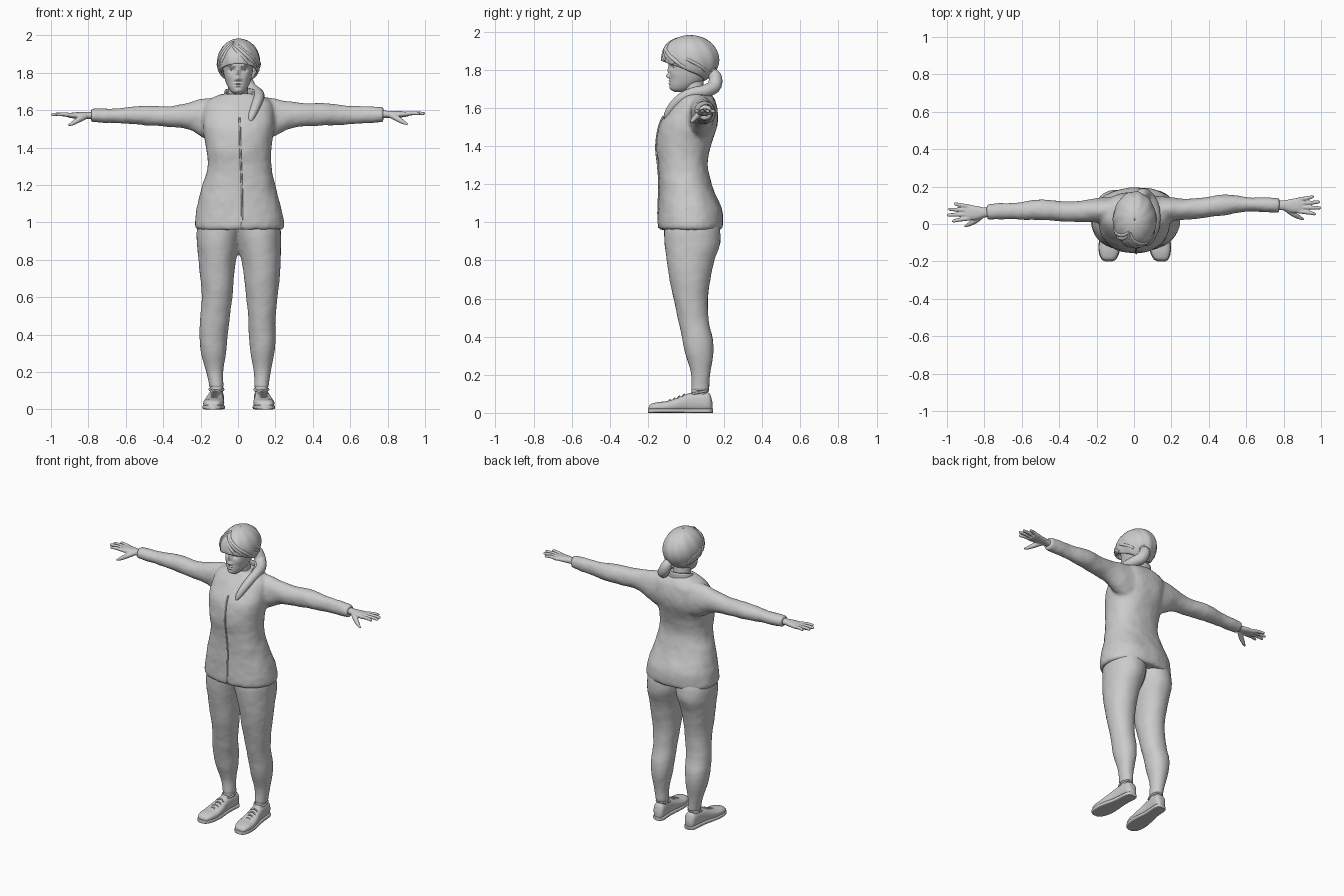
import bpy, bmesh, math
from mathutils import Vector

FOLDS = bpy.data.textures.new("cloth_folds", "CLOUDS")
FOLDS.noise_scale = 0.13


def spline(p, k):
    """Catmull-Rom resampling of a list of tuples."""
    out = []
    for i in range(len(p) - 1):
        a, b, c, d = p[max(i - 1, 0)], p[i], p[i + 1], p[min(i + 2, len(p) - 1)]
        for j in range(k):
            t = j / k
            out.append([0.5 * (2 * q + (r - o) * t + (2 * o - 5 * q + 4 * r - s) * t * t
                               + (3 * q - o - 3 * r + s) * t ** 3) for o, q, r, s in zip(a, b, c, d)])
    return out + [list(p[-1])]


def loft(secs, axis="z", k=6, n=40, e=2.2):
    """Superellipse rings; each section is (position, a0, a1, b0, b1)."""
    rings = []
    for t, a0, a1, b0, b1 in spline(secs, k):
        ring = []
        for i in range(n):
            c, s = math.cos(math.tau * i / n), math.sin(math.tau * i / n)
            a = (a0 + a1) / 2 + (a1 - a0) / 2 * math.copysign(abs(c) ** (2 / e), c)
            b = (b0 + b1) / 2 + (b1 - b0) / 2 * math.copysign(abs(s) ** (2 / e), s)
            ring.append({"x": (t, a, b), "y": (a, t, b), "z": (a, b, t)}[axis])
        rings.append(ring)
    return rings


def tube(pts, k=6, n=14):
    """Round rings along a path of (x, y, z, radius)."""
    p = spline(pts, k)
    v = [Vector(q[:3]) for q in p]
    rings, prev, side = [], None, None
    for i, q in enumerate(p):
        t = (v[min(i + 1, len(v) - 1)] - v[max(i - 1, 0)]).normalized()
        side = t.orthogonal().normalized() if prev is None else prev.rotation_difference(t) @ side
        prev, up = t, t.cross(side)
        rings.append([v[i] + q[3] * (math.cos(a) * side + math.sin(a) * up)
                      for a in (math.tau * j / n for j in range(n))])
    return rings


def build(name, parts, voxel=0, folds=0, smooth=4, closed=True, thick=0):
    """Skin ring lists into one object, optionally fused and wrinkled."""
    bm = bmesh.new()
    for rings in parts:
        vs = [[bm.verts.new(c) for c in r] for r in rings]
        n = len(vs[0])
        for r0, r1 in zip(vs, vs[1:]):
            for i in range(n if closed else n - 1):
                bm.faces.new((r0[i], r0[(i + 1) % n], r1[(i + 1) % n], r1[i]))
        if closed and not thick:
            bm.faces.new(vs[0])
            bm.faces.new(vs[-1])
    bmesh.ops.recalc_face_normals(bm, faces=bm.faces)
    me = bpy.data.meshes.new(name)
    bm.to_mesh(me)
    bm.free()
    me.shade_smooth()
    me.set_sharp_from_angle(angle=math.radians(50))
    ob = bpy.data.objects.new(name, me)
    bpy.context.collection.objects.link(ob)
    if voxel:
        m = ob.modifiers.new("fuse", "REMESH")
        m.mode, m.voxel_size, m.use_smooth_shade = "VOXEL", voxel, True
        m = ob.modifiers.new("soften", "SMOOTH")
        m.iterations = smooth
    if folds:
        m = ob.modifiers.new("folds", "DISPLACE")
        m.texture, m.strength, m.mid_level = FOLDS, folds, 0.5
    if thick:
        ob.modifiers.new("thickness", "SOLIDIFY").thickness = thick
    return ob


# Jacket: torso and both sleeves fused
torso = [(.962, -.222, .238, -.138, .183), (.985, -.232, .247, -.146, .192), (1.05, -.226, .236, -.146, .19),
         (1.1, -.215, .225, -.144, .175), (1.2, -.19, .2, -.141, .135), (1.3, -.166, .178, -.146, .115),
         (1.4, -.172, .18, -.156, .13), (1.5, -.188, .192, -.142, .163), (1.57, -.19, .195, -.105, .168),
         (1.63, -.18, .185, -.065, .158), (1.662, -.15, .155, -.04, .14), (1.69, -.08, .085, -.02, .115)]
sleeve_l = [(.08, .0, .15, 1.42, 1.672), (.18, .01, .145, 1.45, 1.664), (.27, .022, .135, 1.5, 1.648),
            (.36, .03, .14, 1.513, 1.637), (.46, .045, .156, 1.518, 1.637), (.6, .066, .146, 1.525, 1.626),
            (.7, .064, .14, 1.534, 1.62), (.775, .06, .136, 1.538, 1.614)]
sleeve_r = [(-.08, .0, .15, 1.42, 1.672), (-.18, .005, .14, 1.45, 1.664), (-.27, .012, .125, 1.497, 1.638),
            (-.38, .014, .122, 1.513, 1.622), (-.5, .02, .13, 1.518, 1.624), (-.65, .025, .115, 1.528, 1.612),
            (-.785, .022, .104, 1.538, 1.607)]
build("jacket", [loft(torso, e=2.3), loft(sleeve_l, "x", e=2), loft(sleeve_r, "x", e=2)], .009, .012, 6)

# Jacket zip and hem piping
build("front_zip", [tube([(.02, -.141, .97, .005), (.022, -.146, 1.05, .005), (.02, -.141, 1.2, .005),
                          (.016, -.148, 1.3, .005), (.012, -.157, 1.4, .005), (.01, -.143, 1.5, .005),
                          (.008, -.118, 1.56, .005)], n=8)])

# Open stand-up collar, dropping to a V at the front
collar = []
for row in range(7):
    v, ring = row / 6, []
    for i in range(49):
        a = .12 + .14 * v + (math.tau - .24 - .28 * v) * i / 48
        f = (1 + math.cos(a)) / 2
        ring.append((.008 + (.105 - .018 * v) * math.sin(a) * (1 - .15 * f),
                     .04 - .085 * math.cos(a) - (.065 - .045 * v) * f ** 2,
                     1.655 - .1 * f ** 2 + v * (.06 + .012 * f)))
    collar.append(ring)
build("collar", [collar], closed=False, thick=.01)

# Trousers: two legs fused at the seat
leg_l = [(.115, .086, .163, .026, .12), (.2, .084, .175, .027, .126), (.3, .068, .195, .0, .142),
         (.38, .06, .201, -.018, .142), (.48, .055, .2, -.04, .12), (.6, .045, .21, -.065, .115),
         (.7, .034, .222, -.085, .127), (.8, .018, .228, -.1, .15), (.89, -.004, .23, -.112, .178),
         (.96, -.02, .228, -.115, .178), (1.02, -.02, .215, -.11, .165)]
leg_r = [(.115, -.151, -.078, .026, .12), (.2, -.17, -.078, .027, .126), (.3, -.199, -.063, .0, .142),
         (.38, -.206, -.057, -.018, .142), (.48, -.203, -.045, -.04, .12), (.6, -.192, -.03, -.065, .115),
         (.7, -.2, -.022, -.085, .127), (.8, -.211, -.01, -.1, .15), (.89, -.22, .006, -.112, .178),
         (.96, -.22, .02, -.115, .178), (1.02, -.205, .02, -.11, .165)]
build("trousers", [loft(leg_l, e=2.1), loft(leg_r, e=2.1)], .008, .007, 6)

# Shoes, soles, laces and ankles on both feet
shoe = [(-.196, -.018, .018, .012, .03), (-.185, -.038, .036, .008, .046), (-.15, -.053, .05, .006, .056),
        (-.1, -.057, .054, .006, .062), (-.05, -.052, .05, .006, .078), (0, -.044, .042, .006, .098),
        (.05, -.039, .039, .006, .11), (.1, -.039, .039, .006, .11), (.125, -.034, .034, .008, .1),
        (.138, -.018, .018, .012, .06)]
for side, heel, toe, ank in (("left", .122, .147, .125), ("right", -.112, -.135, -.115)):
    def cx(y): return heel + (toe - heel) * (.13 - y) / .33
    build(side + "_shoe", [loft([(y, cx(y) + a, cx(y) + b, c, d) for y, a, b, c, d in shoe], "y", e=2.5)])
    build(side + "_sole", [loft([(y * 1.02, cx(y) + a * 1.06, cx(y) + b * 1.06, 0, .024)
                                 for y, a, b, c, d in shoe], "y", e=5)])
    build(side + "_ankle", [loft([(z, ank - r, ank + r, .072 - r * 1.2, .072 + r * 1.2)
                                  for z, r in ((.05, .036), (.09, .034), (.115, .035), (.16, .033))])])
    build(side + "_shoe_opening", [tube([(ank + .037 * math.cos(a), .068 + .047 * math.sin(a),
                                          .107 + .01 * math.sin(a), .006)
                                         for a in (math.tau * i / 12 for i in range(13))], 3, 8)])
    build(side + "_laces", [tube([(cx(y) - .026, y + .008 * d, z - .01, .004), (cx(y), y, z + .002, .004),
                                  (cx(y) + .026, y - .008 * d, z - .01, .004)], 4, 8)
                            for y, z in ((-.085, .066), (-.06, .075), (-.035, .085), (-.01, .095))
                            for d in (-1, 1)])

# Hands: palm, four fingers and thumb fused
for side, s, cy, z in (("left", 1, .1, 1.578), ("right", -1, .062, 1.572)):
    palm = [(s * x, cy - a, cy + b, z - h, z + h) for x, a, b, h in
            ((.75, .026, .026, .021), (.8, .027, .026, .019), (.84, .038, .034, .018),
             (.88, .042, .04, .016), (.91, .036, .037, .011))]
    parts = [loft(palm, "x", n=24)]
    for y0, y1, tip in ((-.032, -.046, .972), (-.011, -.014, .998), (.011, .017, .992), (.031, .046, .962)):
        parts.append(tube([(s * .88, cy + y0, z, .012), (s * (.89 + tip) / 2, cy + (y0 + y1) / 2, z + .006, .0105),
                           (s * (tip - .006), cy + y1, z + .004, .0085), (s * tip, cy + y1, z + .003, .003)]))
    parts.append(tube([(s * .815, cy - .018, z - .004, .016), (s * .85, cy - .045, z - .022, .0155),
                       (s * .885, cy - .065, z - .043, .011), (s * .907, cy - .076, z - .053, .005)]))
    build(side + "_hand", parts, .004, smooth=3)

# Head with face sculpted by soft bumps: (x, z, depth, width, height)
head = [(1.685, -.018, .018, -.06, -.01), (1.697, -.036, .036, -.078, .02), (1.72, -.052, .052, -.085, .06),
        (1.75, -.065, .065, -.085, .1), (1.79, -.076, .076, -.085, .13), (1.83, -.081, .081, -.088, .145),
        (1.88, -.083, .083, -.092, .15), (1.93, -.07, .07, -.07, .12), (1.96, -.03, .03, -.03, .07)]
bumps = [(0, 1.798, -.011, .01, .026), (0, 1.768, -.018, .012, .011), (0, 1.742, -.006, .021, .005),
         (0, 1.729, -.006, .017, .005), (0, 1.7355, .004, .022, .003), (0, 1.705, -.005, .02, .011)]
for s in (-1, 1):
    bumps += [(s * .033, 1.815, .014, .017, .011), (s * .03, 1.838, -.004, .024, .007),
              (s * .013, 1.763, -.006, .007, .007), (s * .046, 1.778, -.004, .02, .018)]
rings = [[(x, y + (y < 0) * sum(d * math.exp(-((x - bx) / w) ** 2 - ((z - bz) / h) ** 2)
                                for bx, bz, d, w, h in bumps), z) for x, y, z in r]
         for r in loft(head, k=12, n=112)]
build("head", [rings])
build("neck", [tube([(0, .06, 1.6, .066), (0, .048, 1.66, .055), (0, .04, 1.72, .053), (0, .04, 1.77, .05)], n=32)])
for name, s in (("left", 1), ("right", -1)):
    build(name + "_eye", [loft([(1.815 + .012 * math.sin(a), s * .033 - .014 * math.cos(a),
                                 s * .033 + .014 * math.cos(a), -.054 - .013 * math.cos(a), -.054 + .013 * math.cos(a))
                                for a in (-1.5 + i * .3 for i in range(11))], k=2, n=16, e=2)])
    build(name + "_eyebrow", [tube([(s * .014, -.089, 1.832, .002), (s * .032, -.083, 1.839, .003),
                                    (s * .052, -.07, 1.834, .0015)], 4, 8)])


# Hair cap: ellipsoid trimmed high over the face and low at the nape
def hair(az, z, grow=1.0):
    r = grow * math.sqrt(max(0, 1 - ((z - 1.855) / .128) ** 2))
    return (.004 + .115 * r * math.sin(az), .022 - .152 * r * math.cos(az), z)


def hem(az):
    c = math.cos(az)
    return 1.79 + .058 * c if c > 0 else 1.79 + .05 * c


cap = []
for row in range(25):
    ring = []
    for i in range(96):
        az = math.tau * i / 96
        top = math.asin(max(-1, (hem(az) - 1.855) / .128))
        el = math.pi / 2 - .02 - (math.pi / 2 - .02 - top) * row / 24
        ring.append(hair(az, 1.855 + .128 * math.sin(el), 1 + .012 * math.sin(11 * az + 3 * el)))
    cap.append(ring)
build("hair_cap", [cap], thick=.012)

# Swept fringe and side locks lying on the cap
locks = []
for a0, z0, a1, z1, r in ((-.4, 1.955, .95, 1.835, .014), (-.4, 1.94, .5, 1.85, .012), (-.45, 1.965, 1.35, 1.815, .014),
                          (-.5, 1.95, -1.0, 1.84, .013), (-.55, 1.965, -1.4, 1.81, .014),
                          (1.2, 1.87, 2.2, 1.8, .011), (-1.2, 1.87, -2.2, 1.8, .011)):
    path = []
    for j in range(6):
        t = j / 5
        path.append((*hair(a0 + (a1 - a0) * t, z0 + (z1 - z0) * t ** 1.2, .95), r * (.45 + 1.1 * t * (1.2 - t) + .1 * t)))
    locks.append(tube(path, 4, 10))
build("hair_locks", locks)

# Ponytail: knot at the back, falling forward over the left shoulder
tail = [(.03, .12, 1.8, .022), (.04, .152, 1.765, .034), (.065, .148, 1.715, .036), (.1, .1, 1.69, .033),
        (.112, .04, 1.68, .029), (.108, -.02, 1.655, .027), (.09, -.068, 1.61, .024),
        (.072, -.098, 1.565, .018), (.062, -.108, 1.53, .006)]
build("ponytail", [tube(tail, 6, 24)])
build("hair_tie", [tube([(.032 + .027 * math.cos(a), .13 + .02 * math.sin(a), 1.793 + .018 * math.sin(a), .007)
                         for a in (math.tau * i / 12 for i in range(13))], 3, 8)])
